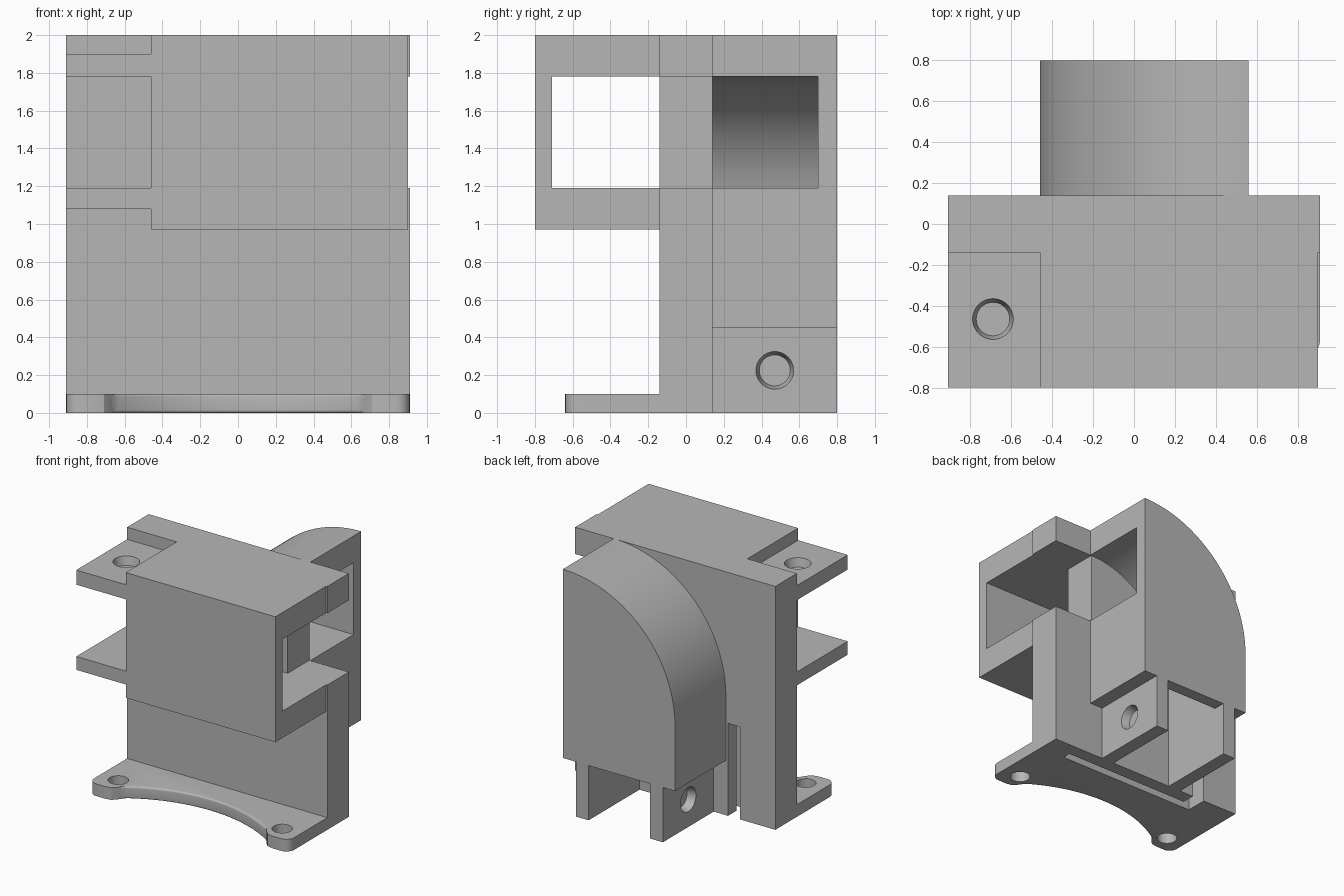
import bpy, bmesh, math
from mathutils import Vector

cube = bpy.data.objects.get("Cube")
if cube:
    bpy.data.objects.remove(cube, do_unlink=True)

grey = bpy.data.materials.new("plain grey")
grey.use_nodes = True
colour = (0.47, 0.47, 0.47, 1)
grey.diffuse_color = colour
grey.node_tree.nodes["Principled BSDF"].inputs["Base Color"].default_value = colour


def prism(name, outline, axis, lo, hi, rounded=None, radius=0.0):
    """Extrude a 2D outline along an axis; optionally round chosen edges."""
    def place(p, t):
        a, b = p
        return {"x": (t, a, b), "y": (a, t, b), "z": (a, b, t)}[axis]
    bm = bmesh.new()
    bottom = bm.faces.new([bm.verts.new(place(p, lo)) for p in outline])
    new = bmesh.ops.extrude_face_region(bm, geom=[bottom])["geom"]
    shift = Vector(place((0, 0), hi - lo))
    bmesh.ops.translate(bm, vec=shift, verts=[g for g in new if isinstance(g, bmesh.types.BMVert)])
    bmesh.ops.recalc_face_normals(bm, faces=bm.faces)
    if rounded:
        edges = [e for e in bm.edges if rounded(e.verts[0].co, e.verts[1].co)]
        bmesh.ops.bevel(bm, geom=edges, offset=radius, segments=5, profile=0.5,
                        affect="EDGES", clamp_overlap=True)
    mesh = bpy.data.meshes.new(name)
    bm.to_mesh(mesh)
    bm.free()
    mesh.materials.append(grey)
    obj = bpy.data.objects.new(name, mesh)
    bpy.context.collection.objects.link(obj)
    return obj


def box(name, x, y, z):
    return prism(name, [(x[0], y[0]), (x[1], y[0]), (x[1], y[1]), (x[0], y[1])], "z", *z)


def drill(centre, axis, r_top, r_bottom, depth):
    """Tapered round cutter whose wide mouth is at centre, facing along axis."""
    bm = bmesh.new()
    bmesh.ops.create_cone(bm, cap_ends=True, segments=40, radius1=r_bottom,
                          radius2=r_top, depth=depth)
    turn = Vector((0, 0, 1)).rotation_difference(Vector(axis)).to_matrix()
    bmesh.ops.rotate(bm, matrix=turn, verts=bm.verts)
    bmesh.ops.translate(bm, vec=Vector(centre) - Vector(axis) * depth / 2, verts=bm.verts)
    mesh = bpy.data.meshes.new("cutter")
    bm.to_mesh(mesh)
    bm.free()
    mesh.materials.append(grey)
    obj = bpy.data.objects.new("cutter", mesh)
    bpy.context.collection.objects.link(obj)
    return obj


def cut(obj, *cutters):
    for c in cutters:
        c.hide_render = True
        mod = obj.modifiers.new("cut", "BOOLEAN")
        mod.operation, mod.solver, mod.object = "DIFFERENCE", "EXACT", c
    bpy.context.view_layer.update()
    graph = bpy.context.evaluated_depsgraph_get()
    mesh = bpy.data.meshes.new_from_object(obj.evaluated_get(graph))
    obj.modifiers.clear()
    obj.data = mesh
    for c in cutters:
        bpy.data.objects.remove(c, do_unlink=True)
    return obj


def arc(cx, cy, r, start, end, n):
    angles = [math.radians(start + (end - start) * i / n) for i in range(n + 1)]
    return [(cx + r * math.cos(a), cy + r * math.sin(a)) for a in angles]


W, BACK, FRONT, DEPTH = 0.91, 0.14, -0.14, 0.8
LOW, HIGH = 1.19, 1.78          # height range of the passage
PILLAR = 0.55


# Upright wall, notched on its left edge, with a rounded pillar corner
def pillar_corner(a, b):
    return all(abs(v.x - PILLAR) < 0.001 and abs(v.y - FRONT) < 0.001 for v in (a, b))


wall = prism("upright_wall",
             [(-W, 0), (W, 0), (W, LOW), (PILLAR, LOW), (PILLAR, HIGH), (W, HIGH), (W, 2), (-W, 2)],
             "y", FRONT, BACK, pillar_corner, 0.1)
cut(wall,
    box("slot", (-0.59, 0.68), (-0.04, 0.03), (-0.1, 0.77)),
    box("slit", (-0.59, -0.48), (-0.03, 0.3), (-0.1, 0.76)))

# Front housing with a tunnel running across it
prism("front_housing",
      [(FRONT, 0.97), (-DEPTH, 0.97), (-DEPTH, 2), (FRONT, 2),
       (FRONT, HIGH), (-0.71, HIGH), (-0.71, LOW), (FRONT, LOW)],
      "x", -0.46, 0.9)

# Side tabs, the upper one with a round recess
box("lower_tab", (-W, -0.46), (-DEPTH, FRONT), (1.08, LOW))
upper = box("upper_tab", (-W, -0.46), (-DEPTH, FRONT), (HIGH, 1.9))
cut(upper, drill((-0.69, -0.465, 1.901), (0, 0, 1), 0.1, 0.082, 0.07))

# Quarter-round rear housing, hollowed by a curved passage and a lower pocket
EDGE, MID, RADIUS = 0.56, 0.98, 1.02
rear = prism("rear_housing",
             [(EDGE, 0.45)] + arc(EDGE, MID, RADIUS, 90, 180, 48) + [(EDGE - RADIUS, 0.45)],
             "y", BACK, DEPTH)
inner = HIGH - MID
low_angle = 180 - math.degrees(math.asin((LOW - MID) / inner))
passage = prism("passage",
                [(0.8, LOW), (0.8, HIGH)] + arc(EDGE, MID, inner, 90, low_angle, 36),
                "y", 0.1, 0.7)
pocket = box("pocket", (-0.235, 0.325), (0.1, 0.7), (0.3, 1.08))
cut(rear, passage, pocket)

# Two rear legs with round recesses on their outer faces
for name, x0, x1, face, side in (("left_leg", 0.325, 0.44, 0.441, 1),
                                 ("right_leg", -0.35, -0.235, -0.351, -1)):
    leg = box(name, (x0, x1), (BACK, DEPTH), (0, 0.45))
    cut(leg, drill((face, 0.47, 0.225), (side, 0, 0), 0.1, 0.082, 0.07))

# Foot flange: mirrored outline with rounded ears and a scooped front edge
half_scoop = math.degrees(math.asin(0.66 / 1.19))
ear = [(W, FRONT)] + arc(0.84, -0.57, 0.07, 0, -90, 6) + [(0.76, -0.64), (0.71, -0.63), (0.68, -0.6)]
scoop = arc(0, -1.56, 1.19, 90 - half_scoop, 90 + half_scoop, 40)
outline = ear + scoop + [(-x, y) for x, y in reversed(ear)]


def scoop_edge(a, b):
    return abs(a.z - b.z) < 0.001 and all(abs(v.x) < 0.67 and v.y < -0.2 for v in (a, b))


flange = prism("foot_flange", outline, "z", 0, 0.1, scoop_edge, 0.04)
cut(flange, *[drill((s * 0.745, -0.49, 0.15), (0, 0, 1), 0.077, 0.077, 0.2) for s in (-1, 1)])

# Smooth curved faces while keeping hard edges
bpy.ops.object.select_all(action="DESELECT")
for obj in bpy.context.scene.objects:
    if obj.type == "MESH" and grey.name in obj.data.materials:
        obj.select_set(True)
        bpy.context.view_layer.objects.active = obj
bpy.ops.object.shade_smooth_by_angle(angle=math.radians(30))
